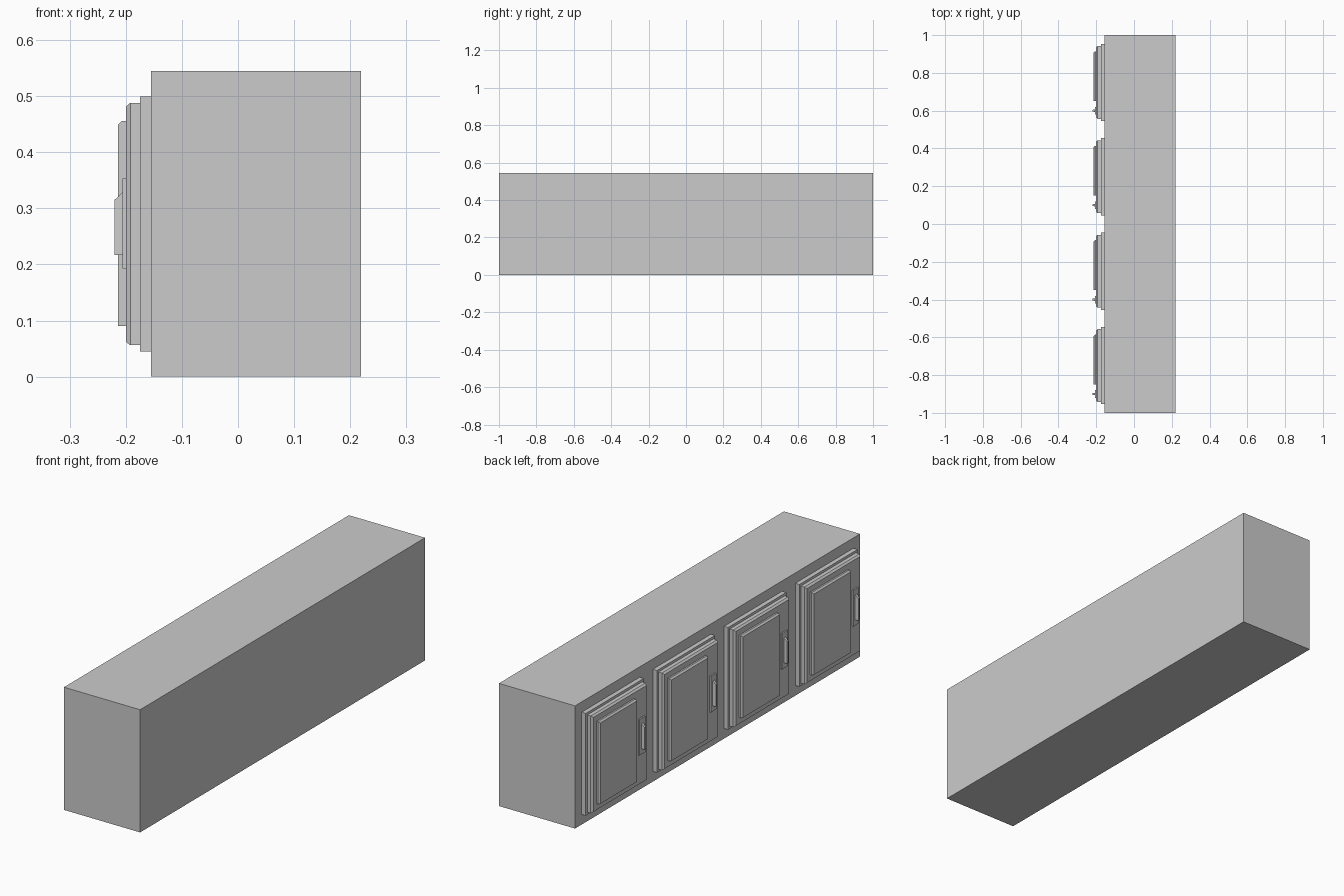
import bpy, bmesh

if "Cube" in bpy.data.objects:
    bpy.data.objects.remove(bpy.data.objects["Cube"])

# Box whose -x face can be inset per side: (y low, y high, z low, z high)
def block(name, x0, x1, y0, y1, z0, z1, inset=(0, 0, 0, 0), lip=0.0):
    bm = bmesh.new()
    a, b, c, d = inset
    rings = [(x1, y0, y1, z0, z1)]
    if lip:
        rings.append((x0 + lip, y0, y1, z0, z1))
    rings.append((x0, y0 + a, y1 - b, z0 + c, z1 - d))
    loops = [[bm.verts.new(p) for p in ((x, l, s), (x, h, s), (x, h, t), (x, l, t))]
             for x, l, h, s, t in rings]
    for p, q in zip(loops, loops[1:]):
        for i in range(4):
            j = (i + 1) % 4
            bm.faces.new((p[i], p[j], q[j], q[i]))
    bm.faces.new(loops[0])
    bm.faces.new(loops[-1])
    bmesh.ops.recalc_face_normals(bm, faces=bm.faces)
    me = bpy.data.meshes.new(name)
    bm.to_mesh(me)
    bm.free()
    ob = bpy.data.objects.new(name, me)
    bpy.context.collection.objects.link(ob)
    return ob

# Cabinet body
block("cabinet_body", -0.155, 0.219, -1, 1, 0, 0.545)

for n in range(4):
    y = -0.75 + 0.5 * n
    # Door frame, slab and raised panel
    block(f"door_frame_{n}", -0.175, -0.155, y - 0.204, y + 0.204, 0.045, 0.499)
    block(f"door_slab_{n}", -0.2, -0.175, y - 0.193, y + 0.193, 0.056, 0.488,
          (0.007, 0.007, 0.006, 0.007), 0.008)
    block(f"door_panel_{n}", -0.214, -0.2, y - 0.1, y + 0.164, 0.09, 0.456,
          (0, 0.007, 0, 0.007), 0.007)
    # Handle plate and grip
    block(f"handle_plate_{n}", -0.206, -0.2, y - 0.17, y - 0.13, 0.193, 0.353)
    block(f"handle_grip_{n}", -0.22, -0.206, y - 0.157, y - 0.143, 0.217, 0.328,
          (0.003, 0.003, 0, 0.013))
